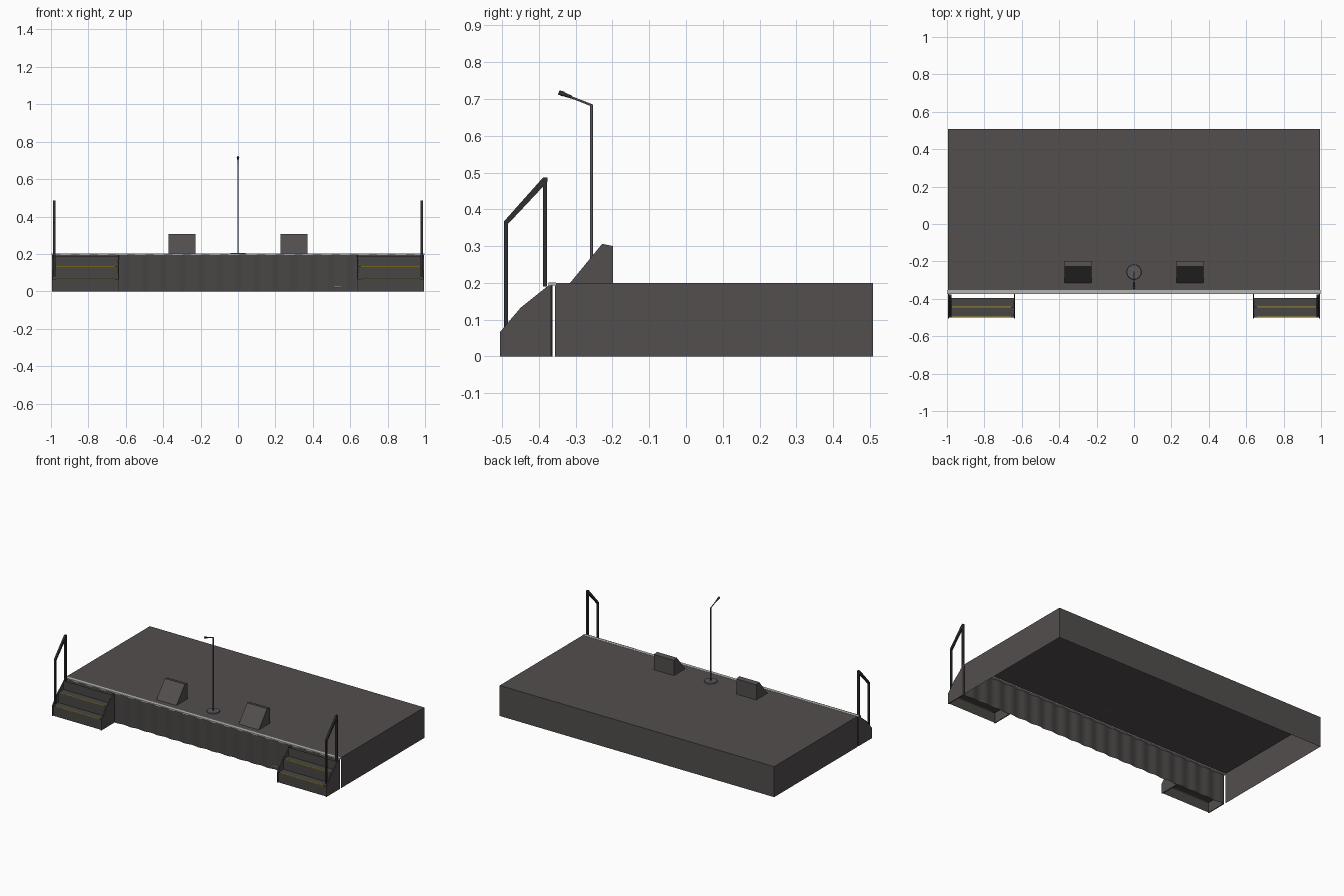
import bpy, bmesh, math
from mathutils import Vector

cube = bpy.data.objects.get("Cube")
if cube:
    bpy.data.objects.remove(cube, do_unlink=True)


def material(name, r, g, b):
    m = bpy.data.materials.new(name)
    m.use_nodes = True
    m.diffuse_color = (r, g, b, 1)
    m.node_tree.nodes["Principled BSDF"].inputs["Base Color"].default_value = (r, g, b, 1)
    return m


DECK = material("stage grey", 0.085, 0.077, 0.075)
CLOTH = material("skirt grey", 0.066, 0.062, 0.06)
BLACK = material("rail black", 0.03, 0.03, 0.032)
STEEL = material("stand steel", 0.1, 0.1, 0.11)
TRIM = material("light trim", 0.45, 0.45, 0.44)
YELLOW = material("edge yellow", 0.45, 0.33, 0.03)


def finish(name, bm, mat):
    mesh = bpy.data.meshes.new(name)
    bm.to_mesh(mesh)
    bm.free()
    mesh.materials.append(mat)
    ob = bpy.data.objects.new(name, mesh)
    bpy.context.collection.objects.link(ob)
    return ob


def box(name, x, y, z, mat, drop=()):
    """Box from ranges; drop lists the outward directions left open."""
    bm = bmesh.new()
    bmesh.ops.create_cube(bm, size=1)
    for v in bm.verts:
        v.co = [lo + (c + 0.5) * (hi - lo) for c, (lo, hi) in zip(v.co, (x, y, z))]
    bm.normal_update()
    open_faces = [f for f in bm.faces if any(f.normal.dot(Vector(d)) > 0.9 for d in drop)]
    bmesh.ops.delete(bm, geom=open_faces, context='FACES')
    return finish(name, bm, mat)


def prism(name, profile, x0, x1, mat):
    """Closed y-z profile extruded along x."""
    bm = bmesh.new()
    face = bm.faces.new([bm.verts.new((x0, y, z)) for y, z in profile])
    ext = bmesh.ops.extrude_face_region(bm, geom=[face], use_keep_orig=True)
    for v in ext["geom"]:
        if isinstance(v, bmesh.types.BMVert):
            v.co.x = x1
    bmesh.ops.recalc_face_normals(bm, faces=bm.faces)
    return finish(name, bm, mat)


def sheet(name, near, far, mat):
    """Open strip of faces between two rows of points."""
    bm = bmesh.new()
    a = [bm.verts.new(p) for p in near]
    b = [bm.verts.new(p) for p in far]
    for i in range(len(a) - 1):
        bm.faces.new((a[i], a[i + 1], b[i + 1], b[i]))
    return finish(name, bm, mat)


def rod(name, p, q, r1, r2, sides, mat):
    p, q = Vector(p), Vector(q)
    bm = bmesh.new()
    bmesh.ops.create_cone(bm, cap_ends=True, segments=sides, radius1=r1, radius2=r2,
                          depth=(q - p).length)
    turn = (q - p).to_track_quat('Z', 'Y')
    for v in bm.verts:
        v.co = turn @ v.co + (p + q) / 2
    ob = finish(name, bm, mat)
    for f in ob.data.polygons:
        f.use_smooth = len(f.vertices) == 4
    return ob


# Hollow platform, open underneath and behind the skirt
box("stage_platform", (-0.995, 0.995), (-0.356, 0.508), (0, 0.2), DECK,
    drop=((0, 0, -1), (0, -1, 0)))
box("front_edge_trim", (-0.997, 0.997), (-0.374, -0.353), (0.193, 0.201), TRIM)

# Pleated skirt
pleats, steps = 20, 8
wave = [(-0.995 + 1.99 * i / (pleats * steps),
         -0.3665 + 0.0035 * math.sin(2 * math.pi * i / steps))
        for i in range(pleats * steps + 1)]
skirt = sheet("front_skirt", [(x, y, 0) for x, y in wave], [(x, y, 0.194) for x, y in wave], CLOTH)
for f in skirt.data.polygons:
    f.use_smooth = True
box("skirt_tag", (0.51, 0.55), (-0.375, -0.369), (0.021, 0.029), TRIM)

# Stairs with cheeks, yellow nosings and handrail on each end
stair = [(-0.5, 0), (-0.5, 0.066), (-0.447, 0.066), (-0.447, 0.132), (-0.395, 0.132), (-0.395, 0.19)]
cheek = [(-0.506, 0), (-0.506, 0.066), (-0.45, 0.132), (-0.375, 0.192), (-0.367, 0.194), (-0.367, 0)]
rail = [(-0.489, 0.08), (-0.489, 0.367), (-0.383, 0.48), (-0.383, 0.19)]
for side, s in (("left", 1), ("right", -1)):
    lo, hi = sorted((s * 0.638, s * 0.992))
    sheet(f"{side}_stairs", [(hi, y, z) for y, z in stair], [(lo, y, z) for y, z in stair], CLOTH)
    for place, x in (("inner", 0.636), ("outer", 0.989)):
        prism(f"{side}_{place}_cheek", cheek, s * x, s * (x + 0.006), DECK)
    for i, (y, z) in enumerate(((-0.5, 0.066), (-0.447, 0.132))):
        box(f"{side}_nosing_{i + 1}", (lo + 0.02, hi - 0.02), (y - 0.001, y + 0.005),
            (z - 0.001, z + 0.003), YELLOW)
    for i, (part, h) in enumerate((("front_post", 0), ("handrail", 0.006), ("rear_post", 0))):
        (y0, z0), (y1, z1) = rail[i], rail[i + 1]
        if part == "handrail":
            bar = [(y0 - h, z0), (y0 + h, z0 - h), (y1 + h, z1 - h), (y1 + h, z1 + h), (y1 - h, z1 + h)]
        else:
            w = 0.0055
            bar = [(y0 - w, z0), (y0 + w, z0), (y0 + w, z1), (y0 - w, z1)]
        prism(f"{side}_{part}", bar, s * 0.977, s * 0.989, BLACK)

    # Wedge floor speaker
    wedge = [(-0.315, 0.2), (-0.228, 0.306), (-0.198, 0.3), (-0.198, 0.2)]
    prism(f"{side}_floor_speaker", wedge, s * 0.226, s * 0.371, DECK)

# Microphone on its stand
y = -0.257
rod("stand_base", (0, y, 0.2), (0, y, 0.206), 0.04, 0.038, 24, STEEL)
rod("stand_pole", (0, y, 0.2), (0, y, 0.685), 0.004, 0.004, 10, STEEL)
rod("stand_boom", (0, y, 0.683), (0, -0.32, 0.708), 0.003, 0.003, 8, STEEL)
rod("microphone_body", (0, -0.312, 0.705), (0, -0.335, 0.714), 0.004, 0.006, 12, BLACK)
rod("microphone_head", (0, -0.333, 0.713), (0, -0.346, 0.718), 0.007, 0.006, 12, BLACK)
